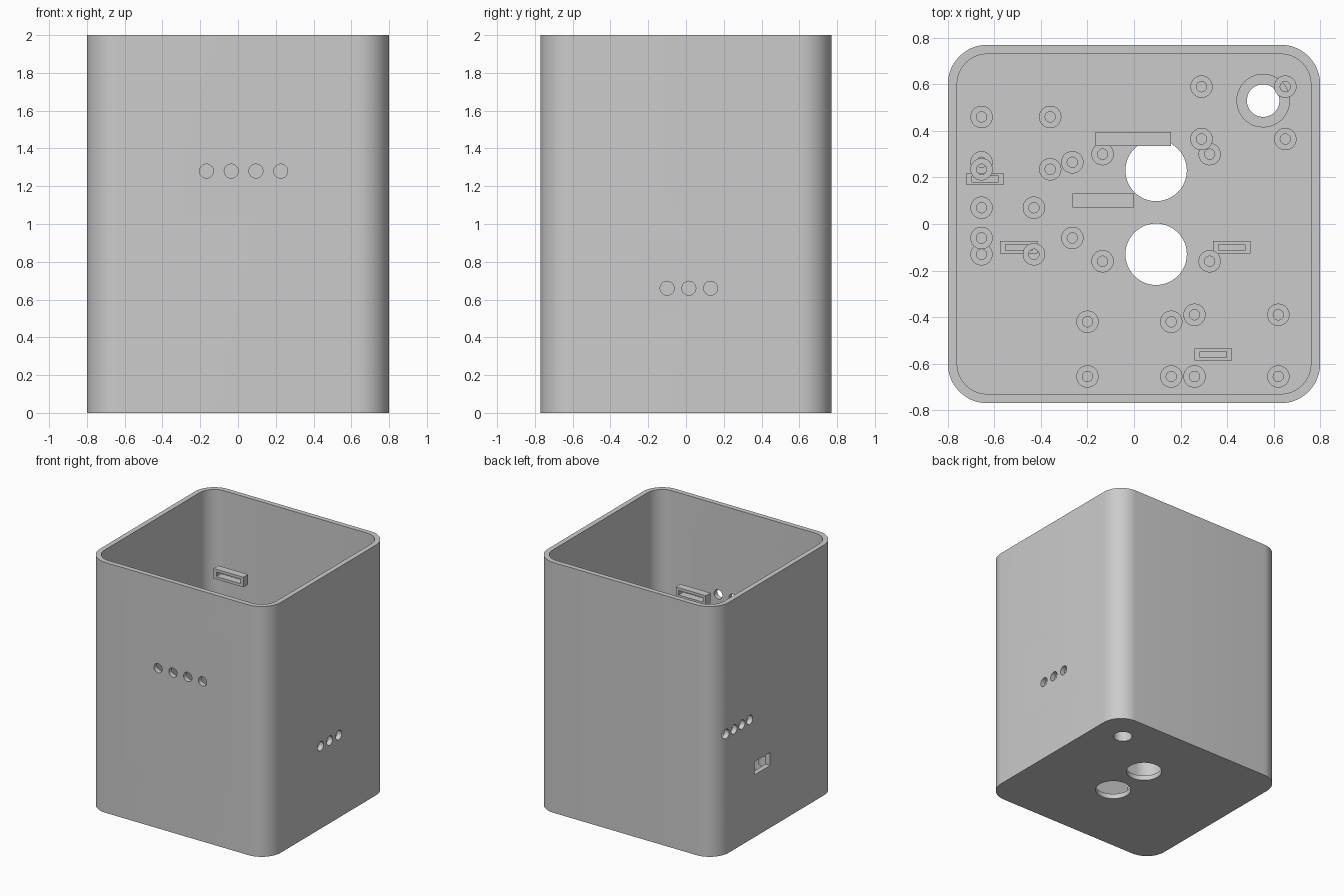
import bpy, bmesh
from math import sin, cos, pi
from mathutils import Matrix, Vector

if "Cube" in bpy.data.objects:
    bpy.data.objects.remove(bpy.data.objects["Cube"], do_unlink=True)

grey = bpy.data.materials.new("plain_grey")
grey.use_nodes = True
grey.diffuse_color = (0.6, 0.6, 0.6, 1)
grey.node_tree.nodes["Principled BSDF"].inputs["Base Color"].default_value = grey.diffuse_color


def circle(r, n=32):
    return [(r * cos(2 * pi * i / n), r * sin(2 * pi * i / n)) for i in range(n)]


def rectangle(hx, hy):
    return [(hx, hy), (-hx, hy), (-hx, -hy), (hx, -hy)]


def rounded(hx, hy, r, n=12):
    pts = []
    for q, (sx, sy) in enumerate(rectangle(1, 1)):
        for i in range(n + 1):
            a = (q + i / n) * pi / 2
            pts.append((sx * (hx - r) + r * cos(a), sy * (hy - r) + r * sin(a)))
    return pts


def add_prism(bm, pts, height, matrix):
    """Solid prism rising from the matrix origin along its local z."""
    low, high = ([bm.verts.new(matrix @ Vector((x, y, z))) for x, y in pts] for z in (0, height))
    n = len(pts)
    bm.faces.new(low[::-1])
    bm.faces.new(high)
    for i in range(n):
        j = (i + 1) % n
        bm.faces.new((low[i], low[j], high[j], high[i]))


def add_ring(bm, outer, inner, height, matrix):
    """Prism with a through opening; both outlines have equal point counts."""
    n = len(outer)
    o0, o1, i0, i1 = ([bm.verts.new(matrix @ Vector((x, y, z))) for x, y in pts]
                      for pts, z in ((outer, 0), (outer, height), (inner, 0), (inner, height)))
    for i in range(n):
        j = (i + 1) % n
        bm.faces.new((o0[i], o0[j], o1[j], o1[i]))
        bm.faces.new((i0[j], i0[i], i1[i], i1[j]))
        bm.faces.new((o1[i], o1[j], i1[j], i1[i]))
        bm.faces.new((o0[j], o0[i], i0[i], i0[j]))


def finish(name, bm):
    mesh = bpy.data.meshes.new(name)
    bm.to_mesh(mesh)
    bm.free()
    mesh.materials.append(grey)
    obj = bpy.data.objects.new(name, mesh)
    bpy.context.collection.objects.link(obj)
    return obj


def smooth(obj):
    bpy.ops.object.select_all(action="DESELECT")
    obj.select_set(True)
    bpy.context.view_layer.objects.active = obj
    bpy.ops.object.shade_smooth_by_angle()


def at(x, y, z):
    return Matrix.Translation((x, y, z))


def cut(obj, bm):
    """Subtract the cutter mesh and bake the result."""
    cutter = finish("cutter", bm)
    cutter.hide_render = True
    mod = obj.modifiers.new("cut", "BOOLEAN")
    mod.operation, mod.solver, mod.object = "DIFFERENCE", "EXACT", cutter
    bpy.context.view_layer.objects.active = obj
    bpy.ops.object.modifier_apply(modifier="cut")
    bpy.data.objects.remove(cutter, do_unlink=True)


WALL = 0.04

# Open-topped housing
bm = bmesh.new()
add_prism(bm, rounded(0.8, 0.77, 0.17), 2, at(0, 0, 0))
housing = finish("housing", bm)
bm = bmesh.new()
add_prism(bm, rounded(0.8 - WALL, 0.77 - WALL, 0.13), 2.2, at(0, 0, WALL))
cut(housing, bm)

# Floor openings, wall vents and side port
bm = bmesh.new()
for x, y, r in ((0.095, 0.23, 0.132), (0.095, -0.13, 0.132), (0.555, 0.53, 0.07)):
    add_prism(bm, circle(r, 48), 0.2, at(x, y, -0.1))
along_y = Matrix.Rotation(pi / 2, 4, "X")
along_x = Matrix.Rotation(pi / 2, 4, "Y")
for i in range(4):
    add_prism(bm, circle(0.037), 0.2, at(-0.167 + 0.131 * i, -0.65, 1.28) @ along_y)
    add_prism(bm, circle(0.037), 0.2, at(-0.9, 0.337 + 0.099 * i, 0.96) @ along_x)
for i in range(3):
    add_prism(bm, circle(0.037), 0.2, at(0.7, -0.1 + 0.115 * i, 0.66) @ along_x)
add_prism(bm, rectangle(0.052, 0.098), 0.2, at(-0.9, 0.177, 0.55) @ along_x)
cut(housing, bm)
smooth(housing)

# Collar around the cable opening
bm = bmesh.new()
add_ring(bm, circle(0.115, 48), circle(0.07, 48), 0.04, at(0.555, 0.53, WALL))
smooth(finish("cable_collar", bm))

# Sets of four board standoffs: x range, y range, base height
boards = {
    "left_upper": (-0.655, -0.36, 0.235, 0.46, 0.8),
    "left_middle": (-0.655, -0.265, -0.06, 0.265, 0.42),
    "left_lower": (-0.655, -0.43, -0.13, 0.07, 0.25),
    "centre": (-0.135, 0.325, -0.16, 0.3, WALL),
    "back": (0.29, 0.65, 0.365, 0.59, 0.5),
    "front": (-0.2, 0.16, -0.655, -0.42, WALL),
    "front_corner": (0.26, 0.62, -0.655, -0.39, WALL),
}
for name, (x0, x1, y0, y1, z) in boards.items():
    bm = bmesh.new()
    for x in (x0, x1):
        for y in (y0, y1):
            add_ring(bm, circle(0.048), circle(0.022), 0.08, at(x, y, z))
    smooth(finish(name + "_standoffs", bm))

# Strap brackets on the floor, slots facing up
for i, (x, y) in enumerate(((-0.64, 0.193), (-0.495, -0.1), (0.42, -0.1), (0.34, -0.56))):
    bm = bmesh.new()
    add_ring(bm, rectangle(0.08, 0.026), rectangle(0.057, 0.013), 0.06, at(x, y, WALL))
    finish("floor_bracket_%d" % (i + 1), bm)

# Raised strap loops, slots facing front and back
for name, x, y, z, half in (("upper_loop", -0.133, 0.13, 1.69, 0.132),
                            ("lower_loop", -0.003, 0.395, 1.2, 0.163)):
    bm = bmesh.new()
    add_ring(bm, rectangle(half, 0.04), rectangle(half - 0.025, 0.018), 0.06, at(x, y, z) @ along_y)
    finish(name, bm)
